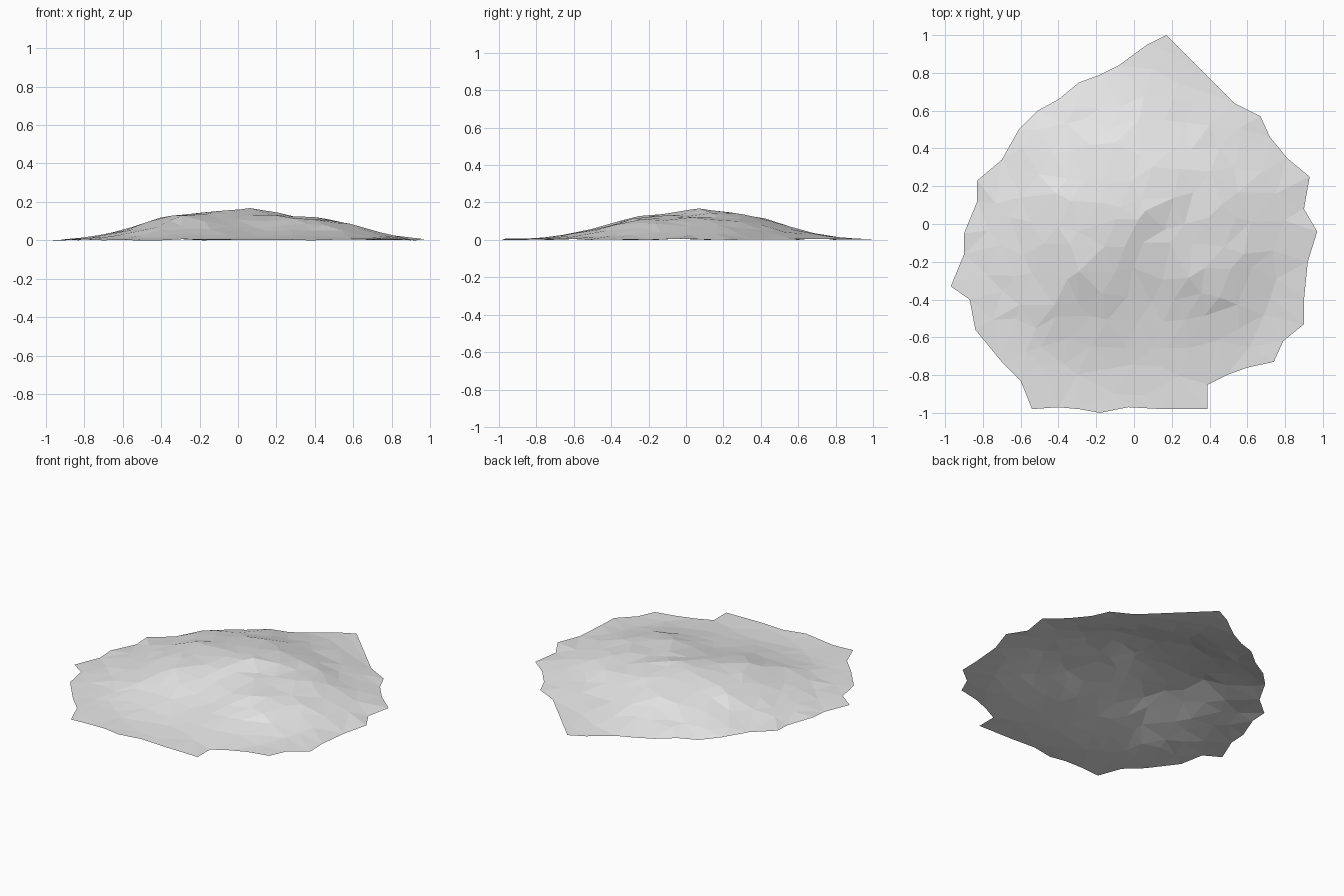
import bpy
import bmesh
import math
import random
from mathutils import Vector
from mathutils.geometry import delaunay_2d_cdt

random.seed(4)

default_cube = bpy.data.objects.get("Cube")
if default_cube:
    bpy.data.objects.remove(default_cube, do_unlink=True)

# Ragged ground outline, clockwise from the rear tip
OUTLINE = [
    (.17, 1), (.53, .64), (.67, .57), (.72, .46), (.81, .35), (.93, .25), (.9, .08),
    (.97, -.04), (.92, -.2), (.9, -.4), (.9, -.53), (.79, -.62), (.74, -.73),
    (.6, -.76), (.49, -.8), (.39, -.85), (.39, -.98), (.15, -.98), (-.03, -.97),
    (-.18, -1), (-.29, -.98), (-.4, -.97), (-.54, -.98), (-.6, -.83), (-.7, -.73),
    (-.84, -.56), (-.87, -.4), (-.97, -.33), (-.9, -.16), (-.9, -.05), (-.83, .12),
    (-.83, .23), (-.7, .34), (-.61, .5), (-.51, .6), (-.4, .66), (-.29, .75),
    (-.18, .79), (-.08, .84), (.07, .95),
]

# Distance from the summit to each contour, for eight directions from +x
SUMMIT = Vector((.06, .07))
LEVELS = [.168, .13, .105, .05, .015, .004]
CONTOURS = [
    (.22, .45, .65, .78),
    (.22, .33, .5, .7),
    (.25, .37, .53, .75),
    (.3, .42, .6, .78),
    (.4, .52, .66, .84),
    (.42, .57, .75, .9),
    (.14, .24, .56, .78),
    (.18, .53, .7, .85),
]


def height(point):
    """Height of the mound, blended between neighbouring directions."""
    offset = point - SUMMIT
    turn = math.atan2(offset.y, offset.x) / math.tau * len(CONTOURS) % len(CONTOURS)
    index = int(turn) % len(CONTOURS)
    blend = turn - int(turn)
    following = CONTOURS[(index + 1) % len(CONTOURS)]
    radii = [0] + [a + (b - a) * blend for a, b in zip(CONTOURS[index], following)]
    radii.append(radii[-1] + .15)
    distance = offset.length
    for step in range(len(radii) - 1):
        if distance < radii[step + 1]:
            part = (distance - radii[step]) / (radii[step + 1] - radii[step])
            return LEVELS[step] + (LEVELS[step + 1] - LEVELS[step]) * part
    return LEVELS[-1]


def make_material(name, colour):
    material = bpy.data.materials.new(name)
    material.use_nodes = True
    material.diffuse_color = colour
    shader = next(n for n in material.node_tree.nodes if n.type == 'BSDF_PRINCIPLED')
    shader.inputs["Base Color"].default_value = colour
    return material


# Scattered inner points: a jittered grid kept clear of the rim
rim = [Vector(p) for p in OUTLINE]
points = list(rim)
spacing = .13
cells = 8
for row in range(-cells, cells + 1):
    for column in range(-cells, cells + 1):
        shift = spacing / 2 if row % 2 else 0
        spot = Vector((column * spacing + shift, row * spacing))
        spot += Vector((random.uniform(-.04, .04), random.uniform(-.04, .04)))
        if min((spot - corner).length for corner in rim) > .09:
            points.append(spot)
points.append(SUMMIT.copy())

# Triangulate inside the rim
rim_edges = [(i, (i + 1) % len(rim)) for i in range(len(rim))]
flat, _, triangles, *_ = delaunay_2d_cdt(points, rim_edges, [], 1, .0001)

# Raise the sheet into an open, faceted mound
bm = bmesh.new()
verts = [bm.verts.new((p.x, p.y, height(p))) for p in flat]
for triangle in triangles:
    bm.faces.new([verts[i] for i in triangle])
bmesh.ops.delete(bm, geom=[v for v in bm.verts if not v.link_faces], context='VERTS')
for vert in bm.verts:
    if vert.is_boundary:
        vert.co.z = random.choice((0, .003, .006))
    elif vert.co.z < .15:
        vert.co.z *= random.uniform(.95, 1.07)
for face in bm.faces:
    face.normal_update()
    if face.normal.z < 0:
        face.normal_flip()
    face.smooth = False

mesh = bpy.data.meshes.new("mound")
bm.to_mesh(mesh)
bm.free()
mesh.materials.append(make_material("light grey", (.8, .8, .8, 1)))
mound = bpy.data.objects.new("mound", mesh)
bpy.context.collection.objects.link(mound)
